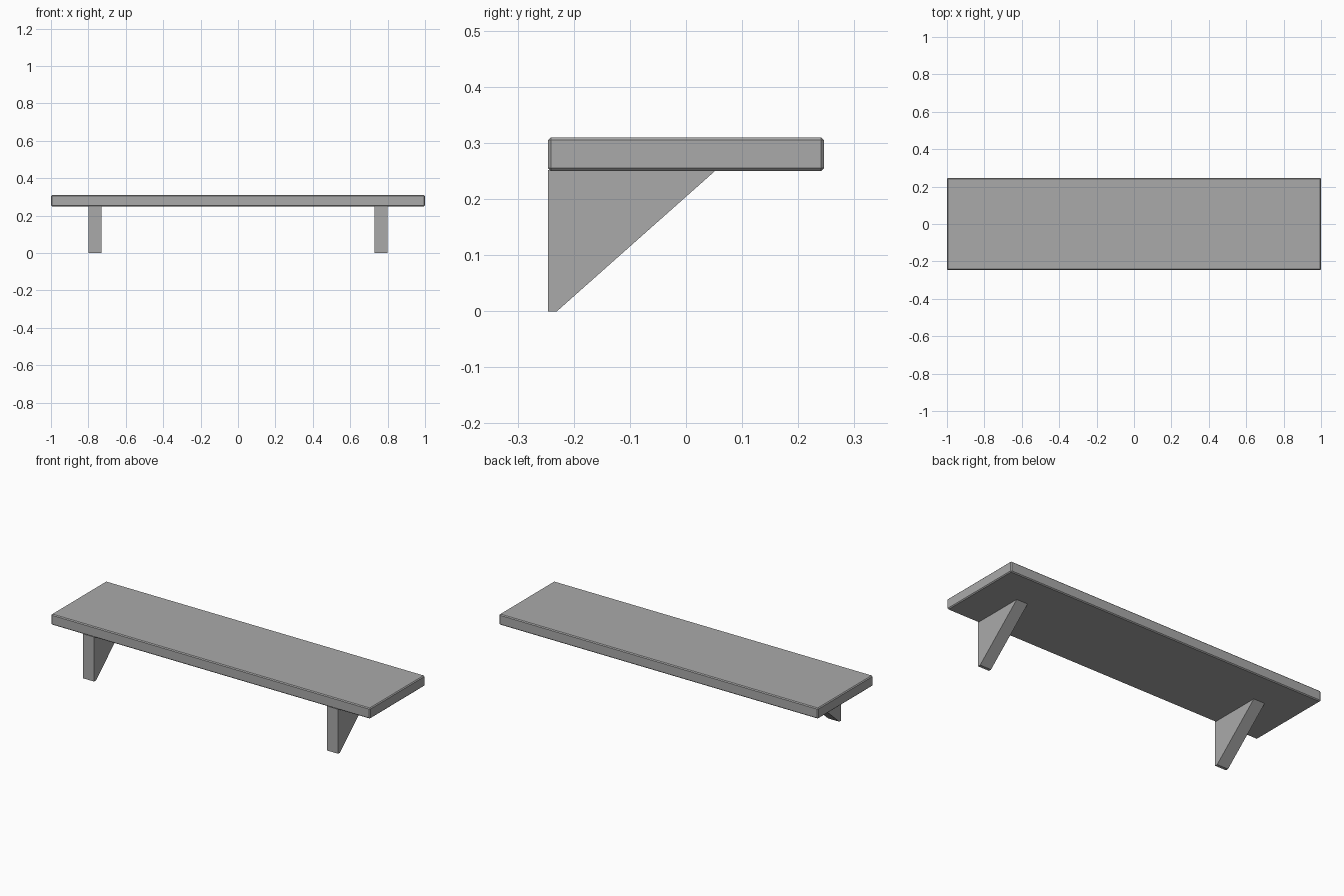
import bpy
import bmesh

if "Cube" in bpy.data.objects:
    bpy.data.objects.remove(bpy.data.objects["Cube"], do_unlink=True)

GREY = (0.4, 0.4, 0.4, 1)
grey = bpy.data.materials.new("plain grey")
grey.use_nodes = True
grey.diffuse_color = GREY
grey.node_tree.nodes["Principled BSDF"].inputs["Base Color"].default_value = GREY


def extrude_profile(name, profile, x0, x1):
    """Extrude a (y, z) outline along x into a solid object."""
    bm = bmesh.new()
    face = bm.faces.new([bm.verts.new((x0, y, z)) for y, z in profile])
    result = bmesh.ops.extrude_face_region(bm, geom=[face])
    moved = [v for v in result["geom"] if isinstance(v, bmesh.types.BMVert)]
    bmesh.ops.translate(bm, verts=moved, vec=(x1 - x0, 0, 0))
    bmesh.ops.recalc_face_normals(bm, faces=bm.faces)
    mesh = bpy.data.meshes.new(name)
    bm.to_mesh(mesh)
    bm.free()
    mesh.materials.append(grey)
    obj = bpy.data.objects.new(name, mesh)
    bpy.context.collection.objects.link(obj)
    return obj


HALF_DEPTH, UNDERSIDE, TOP = 0.246, 0.25, 0.31

# Shelf board with a fine chamfer on every edge
board = extrude_profile("shelf_board", [
    (-HALF_DEPTH, UNDERSIDE), (HALF_DEPTH, UNDERSIDE),
    (HALF_DEPTH, TOP), (-HALF_DEPTH, TOP)], -1, 1)
chamfer = board.modifiers.new("chamfer", "BEVEL")
chamfer.width = 0.005
chamfer.segments = 1

# Triangular brackets with a blunt foot, flush with the front edge
bracket_profile = [(-HALF_DEPTH, 0), (-0.23, 0),
                   (0.054, UNDERSIDE + 0.002), (-HALF_DEPTH, UNDERSIDE + 0.002)]
for name, side in (("left_bracket", 1), ("right_bracket", -1)):
    extrude_profile(name, bracket_profile, side * 0.73, side * 0.8)
